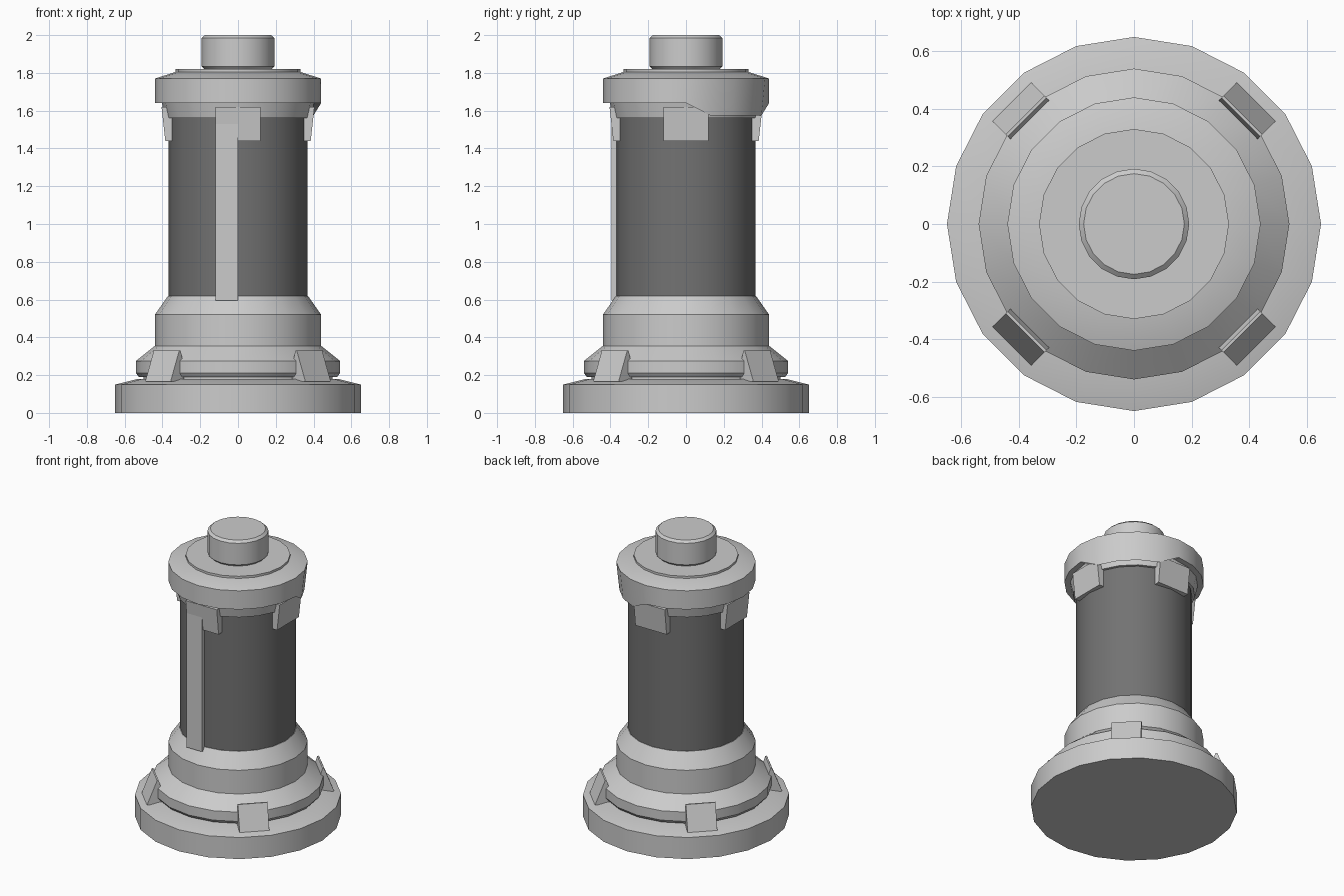
import bpy, bmesh, math
from mathutils import Matrix

cube = bpy.data.objects.get("Cube")
if cube:
    bpy.data.objects.remove(cube)

SIDES = 20


def material(name, value):
    m = bpy.data.materials.new(name)
    m.use_nodes = True
    colour = (value, value, value, 1)
    m.diffuse_color = colour
    m.node_tree.nodes["Principled BSDF"].inputs["Base Color"].default_value = colour
    return m


light = material("light grey", 0.6)
dark = material("dark grey", 0.17)


def finish(bm, name, mat):
    bmesh.ops.recalc_face_normals(bm, faces=bm.faces)
    mesh = bpy.data.meshes.new(name)
    bm.to_mesh(mesh)
    bm.free()
    mesh.materials.append(mat)
    obj = bpy.data.objects.new(name, mesh)
    bpy.context.collection.objects.link(obj)
    bpy.ops.object.select_all(action="DESELECT")
    obj.select_set(True)
    bpy.context.view_layer.objects.active = obj
    bpy.ops.object.shade_smooth_by_angle(angle=math.radians(30))
    return obj


def lathe(name, profile, mat, adjust=None):
    """Turn (radius, height) points into a closed solid, capped at both ends."""
    bm = bmesh.new()
    rings = []
    for level, (r, z) in enumerate(profile):
        ring = []
        for i in range(SIDES):
            rr, zz = adjust(level, i, r, z) if adjust else (r, z)
            a = math.tau * i / SIDES
            ring.append(bm.verts.new((rr * math.cos(a), rr * math.sin(a), zz)))
        rings.append(ring)
    for low, high in zip(rings, rings[1:]):
        for i in range(SIDES):
            j = (i + 1) % SIDES
            bm.faces.new((low[i], low[j], high[j], high[i]))
    bm.faces.new(rings[0])
    bm.faces.new(rings[-1])
    return finish(bm, name, mat)


def wedge(name, section, half_width, angle, mat):
    """Extrude a (radius, height) section sideways, then turn it about z."""
    bm = bmesh.new()
    a, b = [[bm.verts.new((r, s * half_width, z)) for r, z in section] for s in (-1, 1)]
    bm.faces.new(a)
    bm.faces.new(b)
    n = len(section)
    for i in range(n):
        j = (i + 1) % n
        bm.faces.new((a[i], a[j], b[j], b[i]))
    bm.transform(Matrix.Rotation(math.radians(angle), 4, "Z"))
    return finish(bm, name, mat)


# Base and stepped foot
lathe("base", [(0.65, 0), (0.65, 0.15), (0.53, 0.18)], light)
lathe("foot_core", [(0.5, 0.17), (0.5, 0.21)], light)
lathe("foot_ring", [(0.525, 0.19), (0.54, 0.21), (0.54, 0.275), (0.44, 0.355)], light)
lathe("lower_collar", [(0.44, 0.34), (0.44, 0.52), (0.37, 0.62)], light)

# Column with its front strip
lathe("column", [(0.367, 0.6), (0.367, 1.6)], dark)
strip = wedge("front_strip", [(0.34, 0.595), (0.395, 0.595), (0.395, 1.6), (0.34, 1.6)],
              0.06, -90, light)
strip.location.x = -0.06


# Cap: the rim dips over one quarter
def dip(level, i, r, z):
    if level == 1 and 1 <= i <= 4:
        return r - 0.02, z - 0.065
    return r, z


lathe("cap_skirt", [(0.385, 1.56), (0.405, 1.65)], light)
lathe("cap_rim", [(0.38, 1.64), (0.44, 1.64), (0.44, 1.77), (0.33, 1.805)], light, dip)
lathe("cap_disc", [(0.33, 1.8), (0.33, 1.82)], light)
lathe("knob", [(0.172, 1.815), (0.192, 1.835), (0.192, 1.985), (0.175, 2.0)], light)

# Four tabs under the cap and four clips around the foot
for k, side in enumerate(("left", "back", "right", "front")):
    wedge(side + "_tab", [(0.35, 1.44), (0.385, 1.44), (0.405, 1.62), (0.35, 1.62)],
          0.12, 90 * k, light)
for k, corner in enumerate(("back_left", "back_right", "front_right", "front_left")):
    wedge(corner + "_clip", [(0.5, 0.165), (0.6, 0.165), (0.535, 0.33), (0.525, 0.33), (0.5, 0.25)],
          0.095, 45 + 90 * k, light)
